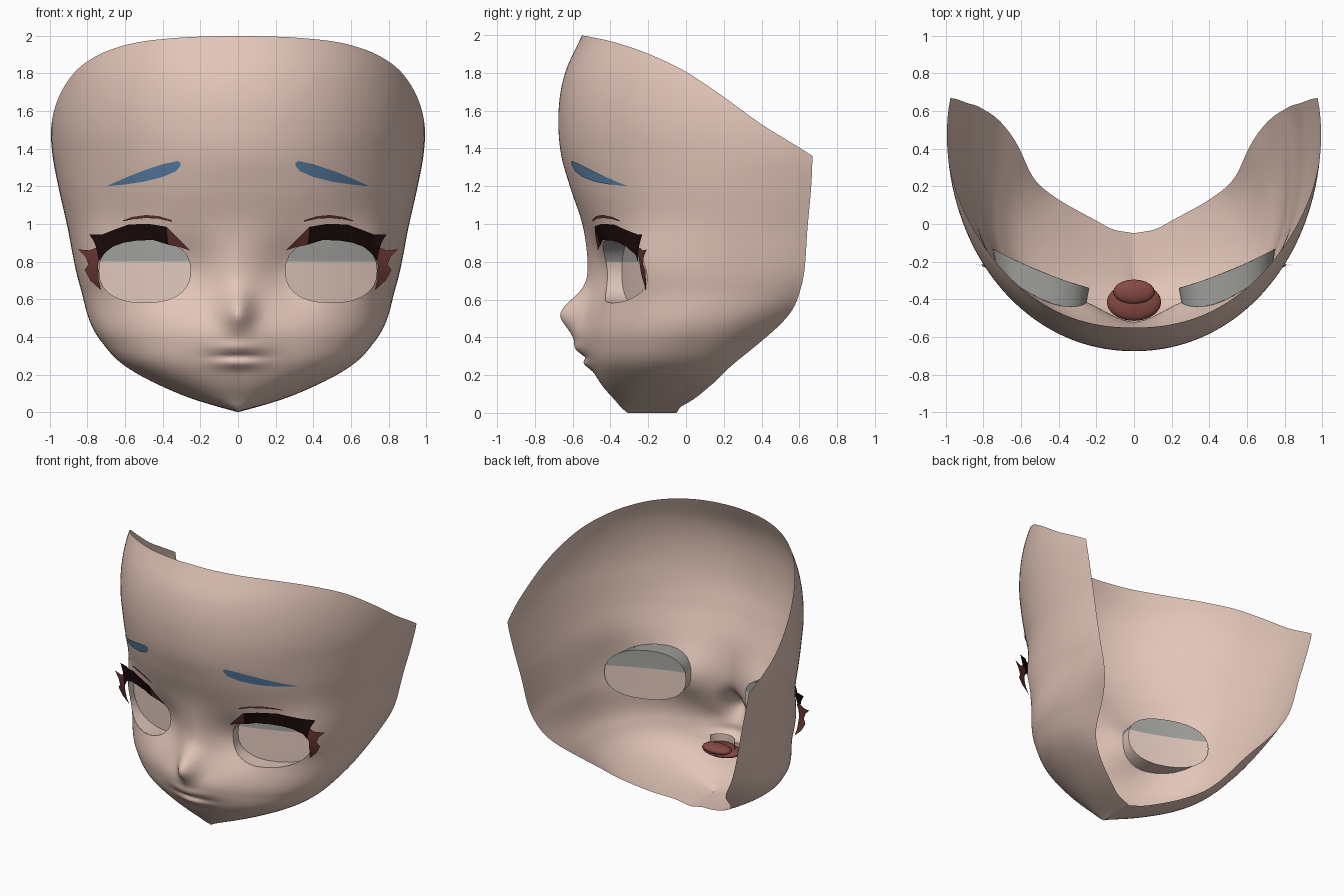
import bpy, bmesh, math
from mathutils import Vector

if "Cube" in bpy.data.objects:
    bpy.data.objects.remove(bpy.data.objects["Cube"])


def material(name, rgb):
    m = bpy.data.materials.new(name)
    m.diffuse_color = (*rgb, 1)
    m.use_nodes = True
    m.node_tree.nodes["Principled BSDF"].inputs["Base Color"].default_value = m.diffuse_color
    return m


SKIN = material("skin", (0.77, 0.565, 0.485))
EYE = material("eye_white", (0.76, 0.585, 0.51))
SHADE = material("eye_shade_grey", (0.36, 0.36, 0.345))
LASH = material("lash_black_brown", (0.010, 0.003, 0.003))
BROWN = material("red_brown", (0.13, 0.036, 0.03))
BLUE = material("brow_blue", (0.10, 0.215, 0.39))
MOUTH = material("mouth_red", (0.24, 0.068, 0.056))

# Horizontal sections: height, half width, front y, centre y, angle reached at the back, roundness
SECTIONS = [
    (0.00, 0.00, -0.31, -0.05, 90, 2.2), (0.03, 0.11, -0.345, -0.07, 97, 2.2),
    (0.06, 0.21, -0.37, -0.05, 101, 2.2), (0.14, 0.41, -0.44, -0.02, 108, 2.2),
    (0.245, 0.60, -0.50, -0.02, 120, 2.2), (0.38, 0.73, -0.53, 0.05, 125, 2.2),
    (0.67, 0.84, -0.525, 0.32, 108, 2.2), (1.00, 0.91, -0.55, 0.42, 102, 2.15),
    (1.20, 0.955, -0.615, 0.46, 100, 2.1), (1.36, 0.985, -0.66, 0.50, 98, 2.05),
    (1.50, 0.995, -0.675, 0.50, 98, 2.05), (1.80, 0.955, -0.64, 0.50, 98, 2.1),
    (2.00, 0.88, -0.55, 0.50, 98, 2.2)]
# Height of the top rim, from the middle (0) round to the back corner (1)
TOP_RIM = [(0, 2.0), (0.19, 1.99), (0.41, 1.95), (0.55, 1.89), (0.67, 1.8),
           (0.775, 1.67), (0.87, 1.53), (1, 1.36)]


def interp(table, t):
    """Smooth interpolation of table rows keyed on their first entry."""
    n = len(table)
    i = 0
    while i < n - 2 and t > table[i + 1][0]:
        i += 1

    def slope(k, c):
        def d(j):
            a, b = table[j], table[j + 1]
            return (b[c] - a[c]) / (b[0] - a[0]), b[0] - a[0]
        if k == 0 or k == n - 1:
            return d(min(k, n - 2))[0]
        (d0, h0), (d1, h1) = d(k - 1), d(k)
        return (d0 * h1 + d1 * h0) / (h0 + h1)
    p, q = table[i], table[i + 1]
    h = q[0] - p[0]
    s = min(max((t - p[0]) / h, 0), 1)
    out = []
    for c in range(1, len(p)):
        out.append(p[c] * (2*s**3 - 3*s*s + 1) + q[c] * (3*s*s - 2*s**3)
                   + h * (slope(i, c) * (s**3 - 2*s*s + s) + slope(i + 1, c) * (s**3 - s*s)))
    return out


def relief(x, z):
    """Nose, lips, eye sockets and cheekbones, as a shift in y."""
    def g(cx, cz, sx, sz):
        return math.exp(-((x - cx) / sx) ** 2 - ((z - cz) / sz) ** 2)
    nose = -0.125 * g(0, 0.53, 0.08, 0.11 if z > 0.53 else 0.09)
    muzzle = -0.05 * g(0, 0.4, 0.2, 0.1)
    lips = -0.026 * g(0, 0.34, 0.13, 0.035) - 0.028 * g(0, 0.26, 0.12, 0.03)
    crease = 0.012 * g(0, 0.292, 0.12, 0.012)
    return (nose + muzzle + lips + crease + 0.085 * g(0.28, 0.74, 0.18, 0.18)
            - 0.07 * g(0.75, 0.78, 0.14, 0.22))


def front_y(x, z):
    """Face surface y at a point seen from the front."""
    w, yf, yc, _, n = interp(SECTIONS, z)
    r = min(abs(x) / w, 0.999)
    return yc - (yc - yf) * (1 - r ** n) ** (1 / n) + relief(x, z)


def lash_y(x, z):
    """Like front_y, but leaves the cheek in a straight line at the outer corner."""
    return front_y(min(x, 0.72), z) + max(x - 0.72, 0) * 0.35


def finish(name, bm, mats, mirror=True):
    me = bpy.data.meshes.new(name)
    for f in bm.faces:
        f.smooth = True
    bm.to_mesh(me)
    bm.free()
    for m in mats:
        me.materials.append(m)
    ob = bpy.data.objects.new(name, me)
    bpy.context.collection.objects.link(ob)
    if mirror:
        mod = ob.modifiers.new("mirror", 'MIRROR')
        mod.use_clip = True
        mod.merge_threshold = 0.0005
    return ob


def grid(bm, rows):
    vs = [[bm.verts.new(p) for p in r] for r in rows]
    for a, b in zip(vs, vs[1:]):
        for i in range(len(a) - 1):
            bm.faces.new((a[i], a[i + 1], b[i + 1], b[i]))


def eye_outline(scale=1.0, count=28):
    pts = []
    for k in range(count):
        a = 2 * math.pi * k / count
        c, s = math.cos(a), math.sin(a)
        pts.append((0.495 + 0.243 * scale * math.copysign(abs(c) ** 0.85, c),
                    0.75 + 0.168 * scale * math.copysign(abs(s) ** 0.85, s)))
    return pts


# Face shell: open at the top, back and neck
bm = bmesh.new()
ROWS, COLS = 130, 52
rows = []
for j in range(ROWS + 1):
    row = []
    for i in range(COLS + 1):
        t = (i / COLS) ** 1.35
        z = interp(TOP_RIM, t)[0] * (j / ROWS) ** 1.25
        w, yf, yc, end, n = interp(SECTIONS, z)
        a = t * math.radians(end)
        c = math.cos(a)
        x = w * math.sin(a) ** (2 / n)
        y = yc - (yc - yf) * math.copysign(abs(c) ** (2 / n), c)
        if c > 0:
            y += relief(x, z) * min(1, c * 3)
        row.append((x, y, z))
    rows.append(row)
grid(bm, rows)
# Eye opening: cut along each side of the outline, then remove the inside
outline = eye_outline()
planes = []
for (x0, z0), (x1, z1) in zip(outline, outline[1:] + outline[:1]):
    planes.append((Vector((x0, 0, z0)), Vector((z1 - z0, 0, x0 - x1)).normalized()))


def inside(limit):
    out = []
    for f in bm.faces:
        m = f.calc_center_median()
        if m.y < 0.1 and all((m - co).dot(no) < 0 for co, no in planes[:limit]):
            out.append(f)
    return out


for k, (co, no) in enumerate(planes):
    fs = inside(k)
    geom = fs + list({e for f in fs for e in f.edges}) + list({v for f in fs for v in f.verts})
    bmesh.ops.bisect_plane(bm, geom=geom, dist=1e-5, plane_co=co, plane_no=no)
bmesh.ops.delete(bm, geom=inside(len(planes)), context='FACES')
finish("face", bm, [SKIN])

# Eye cups: a short rim behind the opening and a closed back, grey at the top
bm = bmesh.new()
rings = [[(x, front_y(x, z), z) for x, z in outline]]
for s in (1.06, 0.7, 0.35):
    rings.append([(x, -0.345 + 0.27 * (x - 0.22) + 0.25 * (x - 0.22) ** 2, z)
                  for x, z in eye_outline(s)])
grid(bm, [r + r[:1] for r in rings])
bmesh.ops.remove_doubles(bm, verts=bm.verts[:], dist=1e-5)
bm.faces.new([v for v in bm.verts if all(abs(v.co.x - x) + abs(v.co.z - z) > 1e-3
              for r in rings[:3] for x, _, z in r)])
bmesh.ops.bisect_plane(bm, geom=bm.verts[:] + bm.edges[:] + bm.faces[:], dist=1e-5,
                       plane_co=(0, 0, 0.8), plane_no=(0, 0, 1))
for f in bm.faces:
    f.material_index = int(f.calc_center_median().z > 0.8)
for e in bm.edges:  # crisp corner between rim and back
    if len(e.link_faces) == 2 and e.calc_face_angle(0) > 0.6:
        e.smooth = False
finish("eyes", bm, [EYE, SHADE])


def strip(name, top, bottom, mat, offset, surface=front_y):
    """Thin plate on the face between two outlines given as (x, z) points."""
    def fine(pts):
        out = [pts[0]]
        for a, b in zip(pts, pts[1:]):
            for k in range(1, 5):
                out.append((a[0] + (b[0] - a[0]) * k / 4, a[1] + (b[1] - a[1]) * k / 4))
        return out
    bm = bmesh.new()
    rows = []
    for k in range(5):
        row = []
        for (x0, z0), (x1, z1) in zip(fine(bottom), fine(top)):
            x, z = x0 + (x1 - x0) * k / 4, z0 + (z1 - z0) * k / 4
            row.append((x, surface(x, z) - offset, z))
        rows.append(row)
    grid(bm, rows)
    bmesh.ops.remove_doubles(bm, verts=bm.verts[:], dist=1e-5)
    finish(name, bm, [mat])


# Upper lashes, their inner corners and outer wings
strip("upper_lashes",
      [(0.38, 0.985), (0.47, 1.0), (0.58, 0.998), (0.67, 0.965), (0.72, 0.945), (0.79, 0.945),
       (0.755, 0.89)],
      [(0.37, 0.89), (0.45, 0.915), (0.54, 0.912), (0.61, 0.90), (0.665, 0.88), (0.71, 0.845),
       (0.74, 0.80)],
      LASH, 0.02, lash_y)
strip("lash_inner_corners",
      [(0.255, 0.86), (0.32, 0.925), (0.38, 0.985)],
      [(0.255, 0.86), (0.31, 0.878), (0.37, 0.89)], BROWN, 0.018, lash_y)
strip("lash_wings",
      [(0.75, 0.875), (0.79, 0.86), (0.85, 0.865), (0.81, 0.825), (0.795, 0.785), (0.815, 0.755),
       (0.785, 0.70), (0.73, 0.65)],
      [(0.715, 0.86), (0.725, 0.845), (0.735, 0.825), (0.74, 0.80), (0.745, 0.78), (0.742, 0.75),
       (0.74, 0.70), (0.73, 0.65)],
      BROWN, 0.012, lash_y)
# Eyelid creases and brows
strip("eyelid_creases",
      [(0.35, 1.02), (0.42, 1.042), (0.49, 1.048), (0.56, 1.038), (0.61, 1.02)],
      [(0.35, 1.012), (0.42, 1.028), (0.49, 1.032), (0.56, 1.025), (0.61, 1.015)], BROWN, 0.008)
strip("brows",
      [(0.305, 1.325), (0.32, 1.335), (0.40, 1.318), (0.50, 1.285), (0.60, 1.245), (0.70, 1.2)],
      [(0.305, 1.31), (0.33, 1.28), (0.40, 1.25), (0.50, 1.225), (0.60, 1.21), (0.70, 1.2)],
      BLUE, 0.007)


# Mouth bag and tongue behind the lips
def blob(name, centre, radii):
    bm = bmesh.new()
    bmesh.ops.create_uvsphere(bm, u_segments=20, v_segments=10, radius=1)
    for v in bm.verts:
        v.co = Vector(centre) + Vector(a * b for a, b in zip(v.co, radii))
    finish(name, bm, [MOUTH], mirror=False)


blob("mouth_bag", (0, -0.415, 0.275), (0.145, 0.1, 0.035))
blob("tongue", (0, -0.36, 0.305), (0.11, 0.065, 0.03))

# Upper teeth: a curved band
bm = bmesh.new()
arc = [math.radians(-80 + 10 * k) for k in range(17)]
grid(bm, [[(0.1 * math.sin(a), -0.40 - 0.09 * math.cos(a), z) for a in arc]
          for z in (0.30, 0.355)])
finish("teeth", bm, [EYE], mirror=False)
